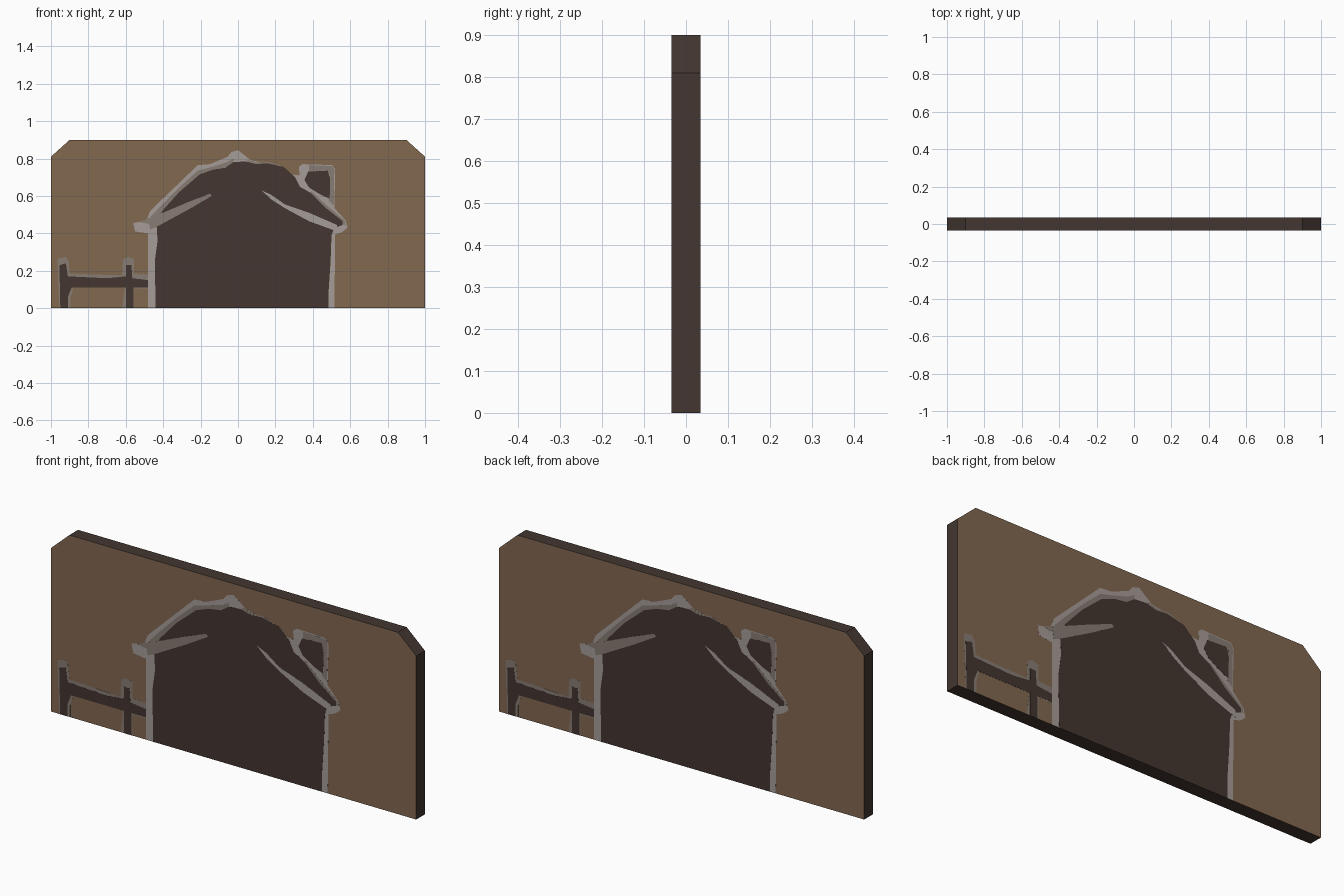
import bpy, bmesh
from mathutils import Matrix

if "Cube" in bpy.data.objects:
    bpy.data.objects.remove(bpy.data.objects["Cube"])


def material(name, rgb):
    # sRGB 0-255 converted to linear
    lin = [(c / 255 / 12.92) if c < 11 else ((c / 255 + 0.055) / 1.055) ** 2.4 for c in rgb]
    m = bpy.data.materials.new(name)
    m.diffuse_color = (*lin, 1)
    m.use_nodes = True
    m.node_tree.nodes["Principled BSDF"].inputs["Base Color"].default_value = m.diffuse_color
    return m


TAN = material("tan_board", (130, 104, 80))
DARK = material("dark_brown", (67, 54, 48))
LIGHT = material("light_grey", (166, 156, 152))
MID = material("warm_grey", (135, 124, 115))

HALF = 0.034  # half thickness of the board
STEP = 0.00025  # height of one paint layer


def finish(bm, name, mats):
    bmesh.ops.recalc_face_normals(bm, faces=bm.faces)
    me = bpy.data.meshes.new(name)
    bm.to_mesh(me)
    bm.free()
    for m in mats:
        me.materials.append(m)
    ob = bpy.data.objects.new(name, me)
    bpy.context.collection.objects.link(ob)
    return ob


def prism(bm, pts, y0, y1):
    # outline in hundredths of a unit (x, z), extruded from y0 to y1
    face = bm.faces.new([bm.verts.new((x / 100, y0, z / 100)) for x, z in pts])
    ext = bmesh.ops.extrude_face_region(bm, geom=[face])
    verts = [g for g in ext["geom"] if isinstance(g, bmesh.types.BMVert)]
    bmesh.ops.translate(bm, verts=verts, vec=(0, y1 - y0, 0))


def plate(name, mat, layer, pts):
    # painted plate on the front, repeated on the back by a half turn
    bm = bmesh.new()
    prism(bm, pts, -HALF, -HALF - STEP * layer)
    dup = bmesh.ops.duplicate(bm, geom=bm.verts[:] + bm.edges[:] + bm.faces[:])
    verts = [g for g in dup["geom"] if isinstance(g, bmesh.types.BMVert)]
    bmesh.ops.rotate(bm, verts=verts, cent=(0, 0, 0), matrix=Matrix.Rotation(3.14159265, 3, 'Z'))
    return finish(bm, name, [mat])


# board with clipped top corners: tan faces, dark edges
bm = bmesh.new()
prism(bm, [(-100, 0), (100, 0), (100, 81), (90, 90), (-90, 90), (-100, 81)], -HALF, HALF)
bm.normal_update()
for f in bm.faces:
    f.material_index = 0 if abs(f.normal.y) > 0.9 else 1
finish(bm, "board", [TAN, DARK])

# house silhouette, left as the light outline
plate("house_outline", LIGHT, 1, [
    (-48, 0), (-48, 40), (-55, 41), (-56, 45.5), (-49, 47), (-47, 52), (-21.5, 76.5),
    (-15, 77), (-5.5, 81), (-3.5, 83.5), (0, 84.5), (7, 79), (22, 76.5), (28.5, 71.5),
    (33, 71), (32.5, 75.5), (34.5, 77), (50.5, 76.5), (52, 74), (51.5, 53.5),
    (57.5, 47), (58.5, 43), (55.5, 40.5), (52, 39.5), (51.5, 0)])

# inner warm grey shade of the roof edges
plate("roof_edge_left", MID, 2, [
    (-53, 46), (-47, 48.5), (-41, 55), (-31, 65), (-21.5, 73.5), (-14, 75.5), (-6, 78),
    (-2.5, 80), (-2.5, 77), (-13, 73), (-20, 70), (-31, 61), (-40, 51), (-47, 45)])
plate("roof_edge_right", MID, 2, [
    (4, 79.5), (10, 78), (16, 78.2), (23, 76), (28, 71.5), (31, 69), (24, 74), (9, 76)])
plate("roof_edge_lower_right", MID, 2, [
    (39, 62.5), (48, 54.5), (57, 47), (57.5, 44.5), (54, 45), (38, 60)])

# dark wall and roof area
plate("house_wall", DARK, 3, [
    (-44, 0), (-44.5, 25), (-43, 36), (-43.5, 44), (-40.5, 52), (-31.5, 62), (-20.5, 71.5),
    (-13.5, 74), (-7, 75), (-2.5, 78), (4, 78.5), (9.5, 77), (15.5, 77.5), (24.5, 75.5),
    (30.5, 70), (33, 65), (39, 61.5), (47, 53.5), (56, 46.5), (56, 44.5), (51.5, 43),
    (50, 39), (49.5, 25), (48.5, 10), (48.5, 0)])

# eave strips crossing the dark area
plate("eave_left", MID, 4, [
    (-47, 42), (-43.5, 43.5), (-26, 53), (-14, 60), (-15, 61.2), (-26, 57), (-39, 51.5), (-48, 48)])
plate("eave_right", LIGHT, 4, [
    (12.5, 63), (18, 60.5), (25, 55.5), (38, 51), (53, 44.5), (53, 41), (38, 46.5),
    (25, 53.5), (18, 58)])

# chimney: warm grey frame, dark centre
plate("chimney_frame", MID, 2, [
    (38, 76.5), (50.5, 76), (51.5, 74), (51.2, 55), (48.5, 57.5), (49, 72), (38, 73)])
plate("chimney_centre", DARK, 3, [
    (35.5, 68.5), (37.5, 73), (48, 73.5), (49.3, 69), (49, 58.5), (44.5, 60.5), (38, 64.5)])

# fence: warm grey border, dark posts and rail
plate("fence_border", MID, 1, [
    (-95.5, 0), (-96.5, 23), (-96.5, 26.5), (-92, 27.5), (-90.5, 25), (-90, 18.5), (-62, 17.5),
    (-61.5, 26), (-59, 27.5), (-55.5, 26.5), (-55.5, 18.5), (-48, 18), (-48, 10.5),
    (-55.5, 10.5), (-55.5, 0), (-62, 0), (-60.5, 11), (-88, 11), (-89.5, 6), (-89.5, 0)])
plate("fence", DARK, 3, [
    (-95, 0), (-95.5, 23), (-92, 24), (-91, 17), (-70, 16), (-60, 17), (-60, 23), (-57, 23),
    (-56.5, 16), (-48, 15), (-48, 11), (-56, 11), (-56, 0), (-60, 0), (-60, 11),
    (-89, 11), (-91, 6), (-91, 0)])
